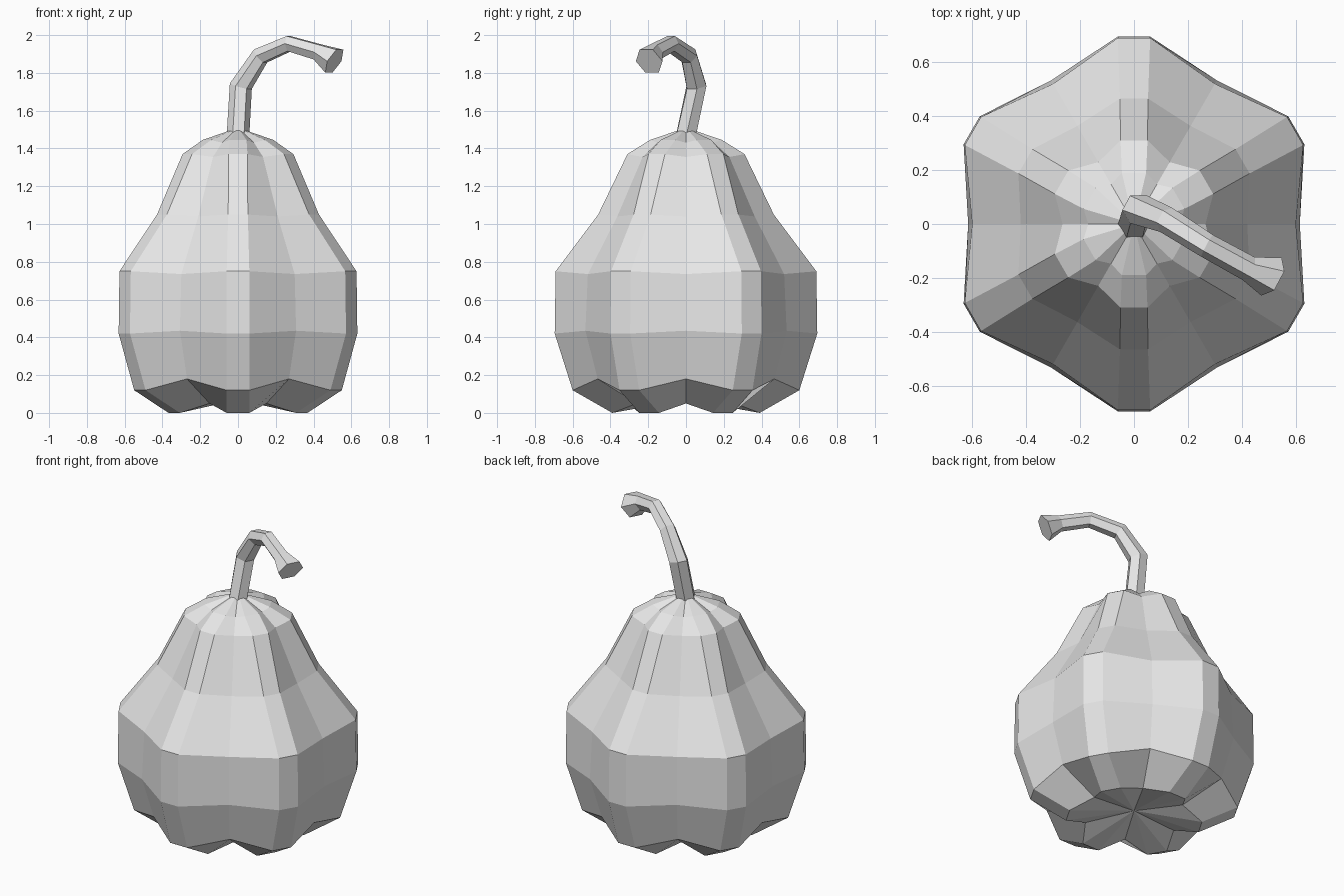
import bpy, bmesh, math
from mathutils import Vector

if "Cube" in bpy.data.objects:
    bpy.data.objects.remove(bpy.data.objects["Cube"], do_unlink=True)

# One plain grey for the whole model
grey = bpy.data.materials.new("plain grey")
grey.use_nodes = True
colour = (0.8, 0.8, 0.8, 1)
grey.diffuse_color = colour
grey.node_tree.nodes["Principled BSDF"].inputs["Base Color"].default_value = colour


def skin(name, rings, start, end):
    """Bridge rings of points, closing each end with a fan to a centre point."""
    bm = bmesh.new()
    loops = [[bm.verts.new(p) for p in ring] for ring in rings]
    count = len(loops[0])
    tip_a, tip_b = bm.verts.new(start), bm.verts.new(end)
    for i in range(count):
        j = (i + 1) % count
        for a, b in zip(loops, loops[1:]):
            bm.faces.new((a[i], a[j], b[j], b[i]))
        bm.faces.new((tip_a, loops[0][j], loops[0][i]))
        bm.faces.new((tip_b, loops[-1][i], loops[-1][j]))
    bmesh.ops.recalc_face_normals(bm, faces=bm.faces)
    mesh = bpy.data.meshes.new(name)
    bm.to_mesh(mesh)
    bm.free()
    mesh.materials.append(grey)
    obj = bpy.data.objects.new(name, mesh)
    bpy.context.collection.objects.link(obj)
    return obj


def lobed_ring(lobe_r, lobe_z, half_width, valley_r, valley_z):
    """Six flat-tipped lobes with a single valley point between each pair."""
    points = []
    for k in range(6):
        valley, lobe = math.radians(60 * k), math.radians(60 * k + 30)
        out = Vector((math.cos(lobe), math.sin(lobe), 0))
        side = Vector((-out.y, out.x, 0))
        points.append(Vector((valley_r * math.cos(valley),
                              valley_r * math.sin(valley), valley_z)))
        for sign in (-1, 1):
            points.append(out * lobe_r + side * sign * half_width
                          + Vector((0, 0, lobe_z)))
    return points


# Gourd body: lobe radius, lobe height, lobe half width, valley radius, valley height
body_profile = [
    (0.39, 0.0, 0.06, 0.30, 0.05),
    (0.60, 0.12, 0.06, 0.54, 0.18),
    (0.695, 0.42, 0.06, 0.615, 0.435),
    (0.69, 0.75, 0.06, 0.60, 0.735),
    (0.465, 1.05, 0.052, 0.42, 1.04),
    (0.31, 1.37, 0.05, 0.265, 1.355),
    (0.19, 1.445, 0.045, 0.17, 1.43),
]
skin("gourd_body", [lobed_ring(*row) for row in body_profile],
     (0, 0, 0.07), (0, 0, 1.51))

# Bent six-sided stem with a flared cut end: centre and radius
stem_path = [
    ((0, 0, 1.47), 0.06),
    ((0.015, 0.055, 1.73), 0.06),
    ((0.12, 0.015, 1.89), 0.05),
    ((0.27, -0.08, 1.955), 0.046),
    ((0.425, -0.165, 1.91), 0.048),
    ((0.51, -0.195, 1.862), 0.08),
]
centres = [Vector(c) for c, r in stem_path]
across = Vector((0.47, 0.88, 0)).normalized()
stem_rings = []
for i, (c, r) in enumerate(stem_path):
    ahead = centres[min(i + 1, len(centres) - 1)] - centres[i]
    behind = centres[i] - centres[max(i - 1, 0)]
    along = ahead.normalized() + behind.normalized()
    if i == 0:
        along = Vector((0, 0, 1))
    up = along.cross(across).normalized()
    stem_rings.append([centres[i] + r * (across * math.cos(t) + up * math.sin(t))
                       for t in (math.tau * k / 6 for k in range(6))])
skin("stem", stem_rings, centres[0], centres[-1])
